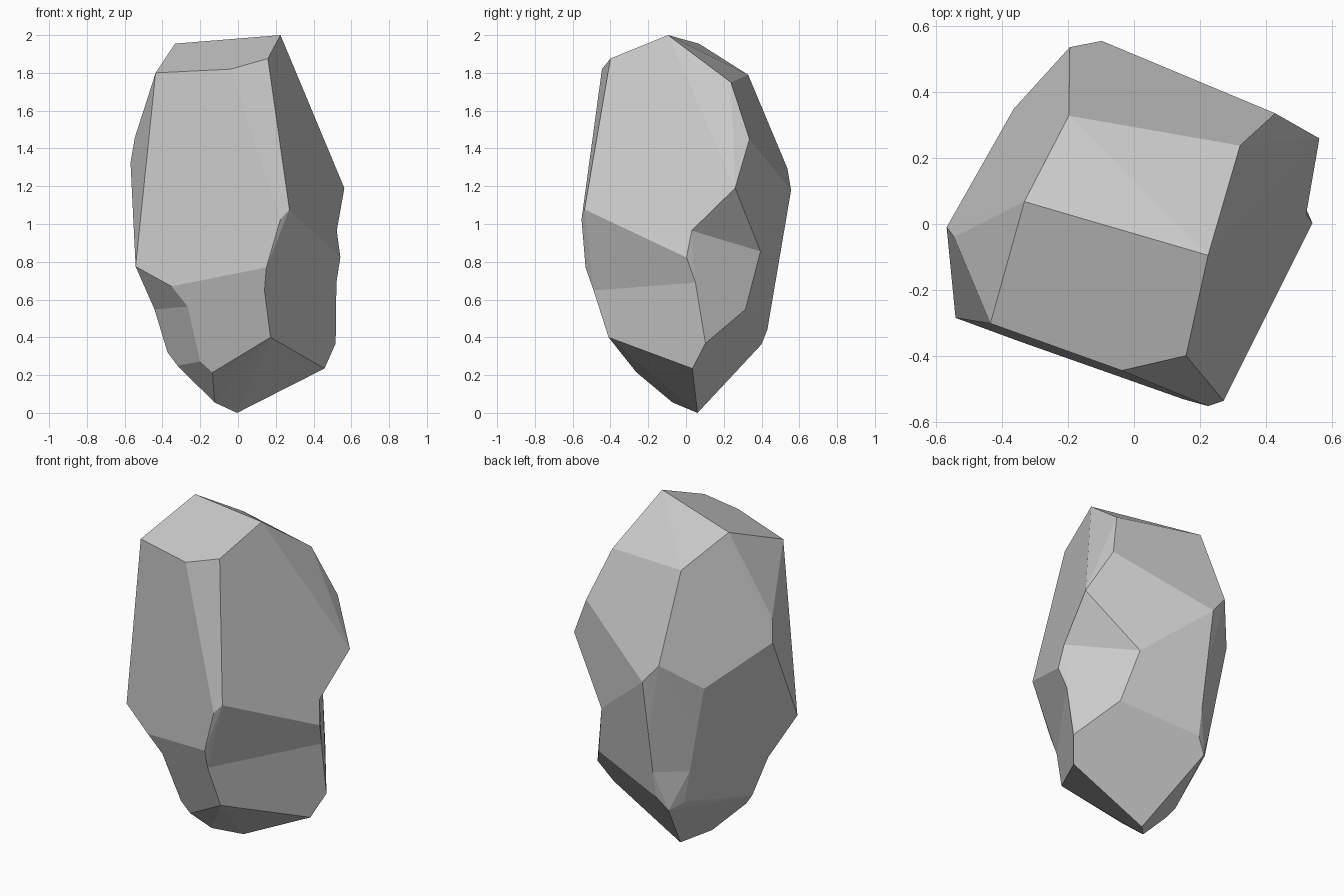
import bpy, bmesh, math
from mathutils import Vector

if "Cube" in bpy.data.objects:
    bpy.data.objects.remove(bpy.data.objects["Cube"])

# A faceted boulder: three convex chunks (crown, waist, foot) fused together


def vecs(*pts):
    return [Vector(p) for p in pts]


def chunk(name, pts):
    """Convex block around a handful of corner points."""
    bm = bmesh.new()
    for p in pts:
        bm.verts.new(p)
    bmesh.ops.convex_hull(bm, input=bm.verts[:])
    loose = [v for v in bm.verts if not v.link_faces]
    bmesh.ops.delete(bm, geom=loose, context='VERTS')
    bmesh.ops.recalc_face_normals(bm, faces=bm.faces[:])
    me = bpy.data.meshes.new(name)
    bm.to_mesh(me)
    bm.free()
    ob = bpy.data.objects.new(name, me)
    bpy.context.collection.objects.link(ob)
    return ob


# Long ridges on the back that run through all chunks
back_top, back_low = vecs((-.098, .556, 1.178), (-.1, .431, .442))
left_top, left_low = vecs((-.365, .35, 1.13), (-.224, .333, .407))

# Upper break line
upper_ring = vecs((.272, -.537, 1.077), (.225, -.553, 1.025), (.15, -.532, .77),
                  (-.352, -.355, .67), (-.542, -.285, .775),
                  (.523, .03, .965), (.287, .394, .855))
upper_ring += [back_top.lerp(back_low, .446), left_top.lerp(left_low, .387)]

# Lower break line
lower_ring = vecs((-.442, -.15, .548), (-.267, -.335, .563), (.14, -.489, .648),
                  (.521, .05, .69), (.36, .315, .548))
lower_ring += [back_top.lerp(back_low, .785), left_top.lerp(left_low, .733)]

# Crown corners
crown = vecs((.225, -.095, 2.0), (-.333, .068, 1.955), (-.198, .329, 1.79),
             (.322, .238, 1.75), (.158, -.4, 1.876), (-.037, -.445, 1.82),
             (-.436, -.302, 1.80), (.429, .336, 1.45), (.563, .26, 1.19),
             (-.195, .537, 1.294), (-.546, -.04, 1.458), (-.569, -.01, 1.325))

# Foot corners
foot = vecs((.517, .103, .368), (.458, .034, .235), (-.005, .061, 0), (-.124, -.071, .055),
            (-.135, -.262, .214), (.172, -.41, .40), (-.2, -.258, .272),
            (-.373, -.096, .32), (-.32, -.115, .25), (-.163, .399, .362))

rock = chunk("boulder", crown + [back_top, left_top] + upper_ring)
parts = [chunk("waist_chunk", upper_ring + vecs((.542, .003, .823)) + lower_ring),
         chunk("foot_chunk", lower_ring + [back_low, left_low] + foot)]

# Fuse the chunks
for part in parts:
    mod = rock.modifiers.new("fuse", 'BOOLEAN')
    mod.operation = 'UNION'
    mod.solver = 'EXACT'
    mod.object = part
dg = bpy.context.evaluated_depsgraph_get()
fused = bpy.data.meshes.new_from_object(rock.evaluated_get(dg))
rock.modifiers.clear()
rock.data = fused
for part in parts:
    bpy.data.objects.remove(part)

# Merge nearly coplanar triangles into clean flat facets
bm = bmesh.new()
bm.from_mesh(fused)
bmesh.ops.remove_doubles(bm, verts=bm.verts[:], dist=.004)
bmesh.ops.dissolve_limit(bm, angle_limit=math.radians(5), verts=bm.verts[:], edges=bm.edges[:])
for f in bm.faces:
    f.smooth = False
bm.to_mesh(fused)
bm.free()
